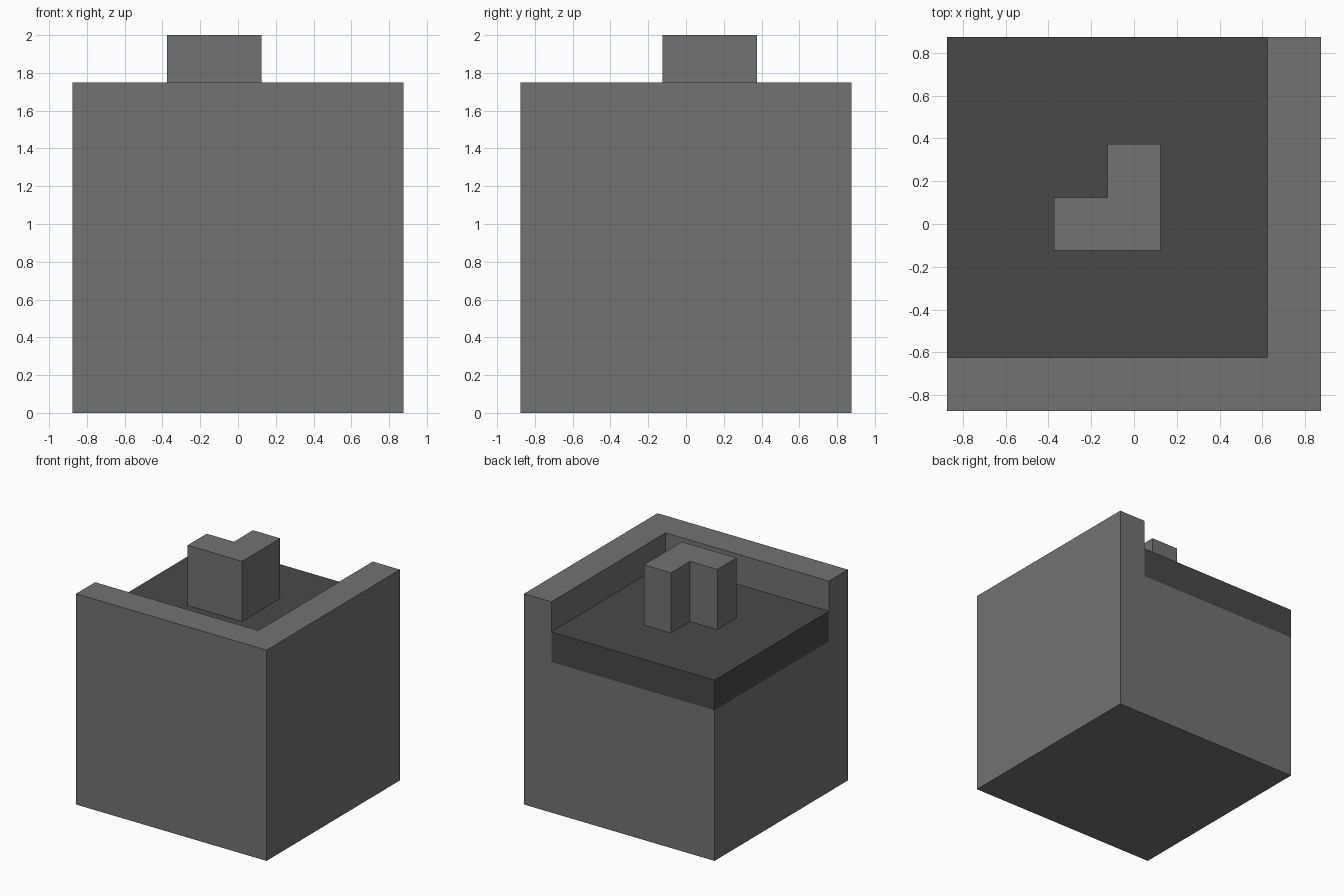
import bpy
import bmesh

if "Cube" in bpy.data.objects:
    bpy.data.objects.remove(bpy.data.objects["Cube"], do_unlink=True)


def make_material(name, value):
    mat = bpy.data.materials.new(name)
    mat.use_nodes = True
    colour = (value, value, value, 1)
    mat.diffuse_color = colour
    bsdf = next(n for n in mat.node_tree.nodes if n.type == "BSDF_PRINCIPLED")
    bsdf.inputs["Base Color"].default_value = colour
    bsdf.inputs["Roughness"].default_value = 0.9
    return mat


def prism(name, outline, z0, z1, mat):
    """Vertical prism over a counter-clockwise outline."""
    bm = bmesh.new()
    low = [bm.verts.new((x, y, z0)) for x, y in outline]
    high = [bm.verts.new((x, y, z1)) for x, y in outline]
    bm.faces.new(low[::-1])
    bm.faces.new(high)
    for i in range(len(outline)):
        j = (i + 1) % len(outline)
        bm.faces.new((low[i], low[j], high[j], high[i]))
    mesh = bpy.data.meshes.new(name)
    bm.to_mesh(mesh)
    bm.free()
    mesh.materials.append(mat)
    obj = bpy.data.objects.new(name, mesh)
    bpy.context.collection.objects.link(obj)
    return obj


def rect(x0, x1, y0, y1):
    return [(x0, y0), (x1, y0), (x1, y1), (x0, y1)]


light = make_material("light grey", 0.170)
dark = make_material("dark grey", 0.066)

H = 0.875      # half width of the block
W = 0.625      # inner face of the raised rim

# Main block, with a corner notch that leaves an L-shaped rim
block = prism("block", rect(-H, H, -H, H), 0, 1.75, light)
cutter = prism("notch_cutter", rect(-1.2, W, -W, 1.2), 1.25, 2.2, light)
cutter.hide_render = True
notch = block.modifiers.new("notch", "BOOLEAN")
notch.operation = "DIFFERENCE"
notch.solver = "EXACT"
notch.object = cutter
bpy.context.view_layer.objects.active = block
bpy.ops.object.modifier_apply(modifier=notch.name)
bpy.data.objects.remove(cutter, do_unlink=True)

# Dark slab lying in the notch
prism("slab", rect(-H, W, -W, H), 1.25, 1.5, dark)

# L-shaped post standing on the slab
post = [(-0.375, -0.125), (0.125, -0.125), (0.125, 0.375),
        (-0.125, 0.375), (-0.125, 0.125), (-0.375, 0.125)]
prism("post", post, 1.5, 2.0, light)
